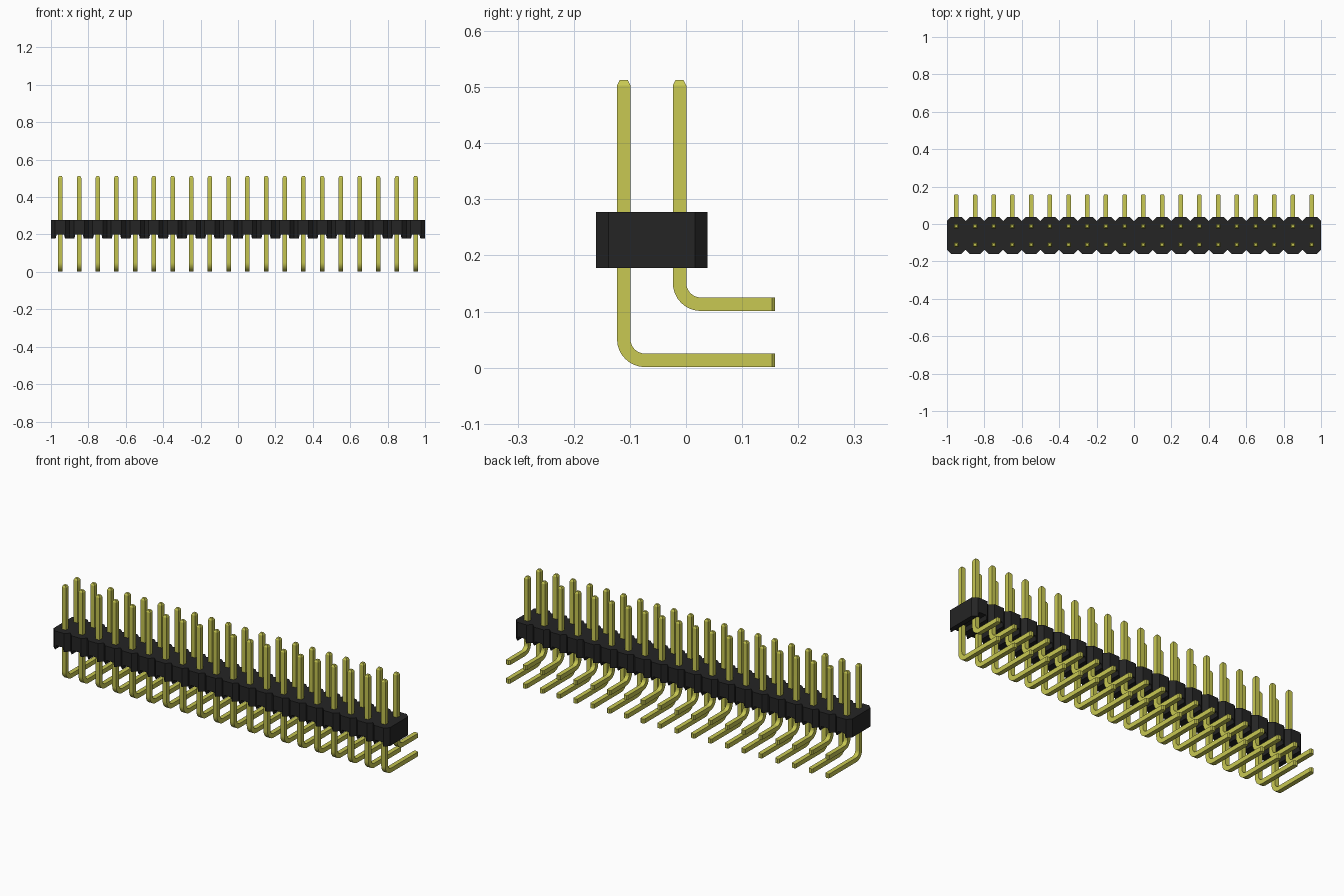
import bpy, bmesh, math
from mathutils import Vector

cube = bpy.data.objects.get("Cube")
if cube:
    bpy.data.objects.remove(cube, do_unlink=True)

COUNT, PITCH = 20, 0.1
FIRST_X = -PITCH * (COUNT - 1) / 2
HALF = 0.012          # half thickness of a pin


def make_material(name, color, metallic=0.0):
    mat = bpy.data.materials.new(name)
    mat.use_nodes = True
    mat.diffuse_color = color
    bsdf = mat.node_tree.nodes["Principled BSDF"]
    bsdf.inputs["Base Color"].default_value = color
    bsdf.inputs["Metallic"].default_value = metallic
    return mat


def make_object(name, bm, mat):
    bmesh.ops.recalc_face_normals(bm, faces=bm.faces[:])
    mesh = bpy.data.meshes.new(name)
    bm.to_mesh(mesh)
    bm.free()
    mesh.materials.append(mat)
    obj = bpy.data.objects.new(name, mesh)
    bpy.context.collection.objects.link(obj)
    return obj


black = make_material("black plastic", (0.018, 0.018, 0.018, 1))
gold = make_material("yellow gold", (0.58, 0.58, 0.085, 1))


# Housing: a row of chamfered cells with a channel under each pin pair
def add_cell(bm, cx):
    y0, y1, bottom, roof, top = -0.16, 0.038, 0.178, 0.2, 0.277
    h = PITCH / 2
    profile = [(-h, bottom), (-0.025, bottom), (-0.02, roof), (0.02, roof),
               (0.025, bottom), (h, bottom), (h, top), (-h, top)]
    front = [bm.verts.new((cx + x, y0, z)) for x, z in profile]
    back = [bm.verts.new((cx + x, y1, z)) for x, z in profile]
    bm.faces.new(front)
    bm.faces.new(back[::-1])
    for i in range(len(profile)):
        j = (i + 1) % len(profile)
        bm.faces.new((front[i], back[i], back[j], front[j]))
    corners = [bm.edges.get((row[a], row[b]))
               for row in (front, back) for a, b in ((5, 6), (7, 0))]
    bmesh.ops.bevel(bm, geom=corners, offset=0.022, segments=1, affect='EDGES')


bm = bmesh.new()
for i in range(COUNT):
    add_cell(bm, FIRST_X + i * PITCH)
bm.normal_update()
inner = [f for f in bm.faces
         if abs(f.normal.x) > 0.99 and abs(f.calc_center_median().x) < 0.99]
bmesh.ops.delete(bm, geom=inner, context='FACES')
bmesh.ops.remove_doubles(bm, verts=bm.verts[:], dist=0.0005)
make_object("housing", bm, black)


# Pins: square wire swept down, round the bend and out to the back
def make_pin_row(name, y, z):
    tip, tail, taper, radius, steps = 0.513, 0.159, 0.01, 0.038, 8
    # each station: centre y, centre z, sweep angle, half width in x, half depth
    stations = [(y, tip, 0, 0.007, 0.007), (y, tip - taper, 0, HALF, HALF)]
    for k in range(steps + 1):
        a = math.pi / 2 * k / steps
        stations.append((y + radius * (1 - math.cos(a)),
                         z + radius * (1 - math.sin(a)), a, HALF, HALF))
    stations += [(tail - 0.006, z, math.pi / 2, HALF, HALF),
                 (tail, z, math.pi / 2, 0.007, HALF)]
    bm = bmesh.new()
    rings = []
    for cy, cz, a, w, d in stations:
        centre = Vector((FIRST_X, cy, cz))
        across = Vector((0, math.cos(a), math.sin(a)))
        rings.append([bm.verts.new(centre + Vector((sx * w, 0, 0)) + across * sy * d)
                      for sx, sy in ((-1, -1), (1, -1), (1, 1), (-1, 1))])
    for r, s in zip(rings, rings[1:]):
        for i in range(4):
            j = (i + 1) % 4
            bm.faces.new((r[i], r[j], s[j], s[i]))
    bm.faces.new(rings[0])
    bm.faces.new(rings[-1][::-1])
    obj = make_object(name, bm, gold)
    bpy.ops.object.select_all(action='DESELECT')
    obj.select_set(True)
    bpy.context.view_layer.objects.active = obj
    bpy.ops.object.shade_smooth_by_angle(angle=math.radians(25))
    array = obj.modifiers.new("row", 'ARRAY')
    array.count = COUNT
    array.use_relative_offset = False
    array.use_constant_offset = True
    array.constant_offset_displace = (PITCH, 0, 0)


make_pin_row("front_pins", -0.111, HALF + 0.001)
make_pin_row("back_pins", -0.0115, 0.113)
